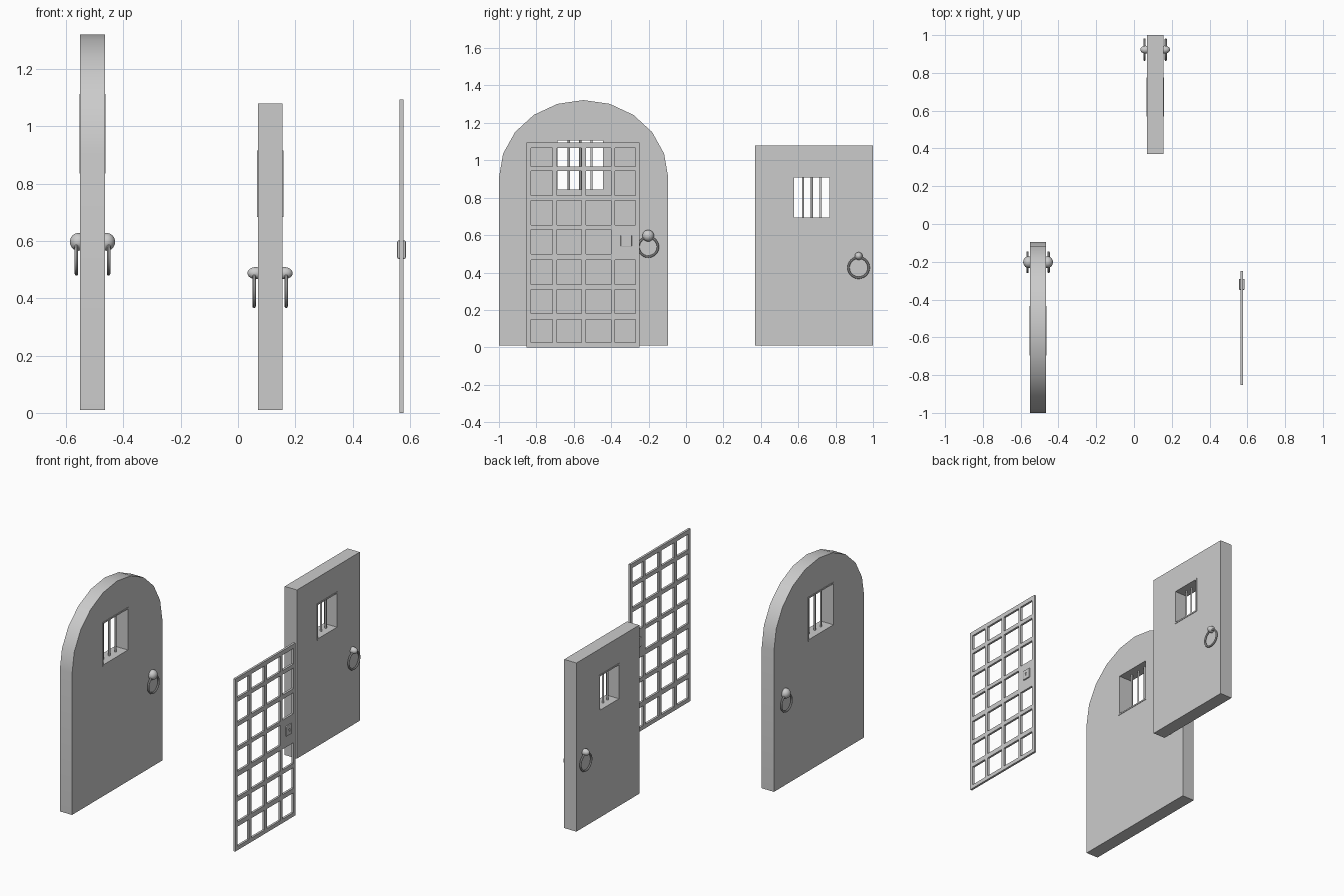
import bpy, bmesh, math

if "Cube" in bpy.data.objects:
    bpy.data.objects.remove(bpy.data.objects["Cube"])

grey = bpy.data.materials.new("plain_grey")
grey.diffuse_color = (0.6, 0.6, 0.6, 1)
grey.use_nodes = True
grey.node_tree.nodes["Principled BSDF"].inputs["Base Color"].default_value = grey.diffuse_color


def finish(ob, name, smooth=False):
    ob.name = name
    ob.data.materials.clear()
    ob.data.materials.append(grey)
    if smooth:
        bpy.ops.object.select_all(action='DESELECT')
        ob.select_set(True)
        bpy.context.view_layer.objects.active = ob
        bpy.ops.object.shade_smooth_by_angle(angle=math.radians(35))
    return ob


def box(name, x, y, z):
    """Box from (min, max) pairs."""
    bpy.ops.mesh.primitive_cube_add(size=1)
    ob = bpy.context.object
    for v in ob.data.vertices:
        v.co = [lo + (c + 0.5) * (hi - lo) for c, (lo, hi) in zip(v.co, (x, y, z))]
    return finish(ob, name)


def cylinder(name, r, depth, loc, rot=(0, 0, 0), sides=12):
    bpy.ops.mesh.primitive_cylinder_add(vertices=sides, radius=r, depth=depth,
                                        location=loc, rotation=rot)
    return finish(bpy.context.object, name, True)


def cut(ob, cutter):
    mod = ob.modifiers.new("cut", 'BOOLEAN')
    mod.operation, mod.object, mod.solver = 'DIFFERENCE', cutter, 'EXACT'
    bpy.context.view_layer.objects.active = ob
    bpy.ops.object.modifier_apply(modifier=mod.name)
    bpy.data.objects.remove(cutter)


def slab(name, profile, x0, x1):
    """Extrude a (y, z) outline along x."""
    bm = bmesh.new()
    face = bm.faces.new([bm.verts.new((x0, y, z)) for y, z in profile])
    ext = bmesh.ops.extrude_face_region(bm, geom=[face])
    bmesh.ops.translate(bm, vec=(x1 - x0, 0, 0),
                        verts=[e for e in ext['geom'] if isinstance(e, bmesh.types.BMVert)])
    bmesh.ops.recalc_face_normals(bm, faces=bm.faces)
    me = bpy.data.meshes.new(name)
    bm.to_mesh(me)
    bm.free()
    ob = bpy.data.objects.new(name, me)
    bpy.context.collection.objects.link(ob)
    return finish(ob, name, True)


def barred_window(door, prefix, x, y, z):
    """Opening with a slightly proud lining and three upright bars."""
    t, p = 0.009, 0.003
    xo = (x[0] - p, x[1] + p)
    yo, zo = (y[0] - t, y[1] + t), (z[0] - t, z[1] + t)
    cut(door, box("window_cutter", (x[0] - 0.1, x[1] + 0.1), yo, zo))
    frame = box(prefix + "_window_frame", xo, yo, zo)
    cut(frame, box("frame_cutter", (x[0] - 0.1, x[1] + 0.1), y, z))
    for i in (1, 2, 3):
        yb = y[0] + (y[1] - y[0]) * i / 4
        cylinder(f"{prefix}_window_bar_{i}", 0.006, z[1] - z[0] + t,
                 ((x[0] + x[1]) / 2, yb, (z[0] + z[1]) / 2))


def ring_handles(prefix, x, y, knob_z, knob_r, ring_z, ring_r):
    """Knob with a hanging ring on both faces of a door."""
    for side, xf, s in (("back", x[0], -1), ("front", x[1], 1)):
        bpy.ops.mesh.primitive_uv_sphere_add(segments=20, ring_count=12, radius=1,
                                             location=(xf + s * 0.007, y, knob_z))
        knob = bpy.context.object
        knob.scale = (0.029, knob_r, knob_r)
        finish(knob, f"{prefix}_{side}_knob", True)
        bpy.ops.mesh.primitive_torus_add(major_segments=32, minor_segments=8,
                                         major_radius=ring_r, minor_radius=0.006,
                                         location=(xf + s * 0.013, y, ring_z),
                                         rotation=(0, math.pi / 2, 0))
        finish(bpy.context.object, f"{prefix}_{side}_ring", True)


# Arched door
ax, ay = (-0.551, -0.465), (-1.0, -0.095)
mid, half = sum(ay) / 2, (ay[1] - ay[0]) / 2
outline = [(ay[0], 0.01), (ay[1], 0.01)]
outline += [(mid + half * math.cos(math.pi * i / 10),
             0.908 + 0.414 * math.sin(math.pi * i / 10)) for i in range(11)]
arched = slab("arched_door", outline, *ax)
barred_window(arched, "arched", ax, (-0.687, -0.444), (0.845, 1.105))
ring_handles("arched", ax, -0.202, 0.597, 0.031, 0.537, 0.052)

# Rectangular door
rx, ry = (0.069, 0.155), (0.37, 1.0)
rect = box("rectangular_door", rx, ry, (0.01, 1.08))
barred_window(rect, "rectangular", rx, (0.578, 0.767), (0.693, 0.907))
ring_handles("rectangular", rx, 0.923, 0.488, 0.021, 0.426, 0.054)

# Barred gate: openings between edge lines, the lock cell stays filled
ys = [-0.853, -0.83, -0.715, -0.69, -0.56, -0.535, -0.4, -0.379, -0.27, -0.249]
zs = [0, 0.025, 0.15, 0.18, 0.31, 0.337, 0.468, 0.50, 0.629,
      0.653, 0.785, 0.812, 0.942, 0.968, 1.066, 1.094]
bm = bmesh.new()
grid = [[bm.verts.new((0.564, y, z)) for z in zs] for y in ys]
for i in range(len(ys) - 1):
    for j in range(len(zs) - 1):
        if i % 2 == 0 or j % 2 == 0 or (i, j) == (7, 7):
            bm.faces.new((grid[i][j], grid[i + 1][j], grid[i + 1][j + 1], grid[i][j + 1]))
ext = bmesh.ops.extrude_face_region(bm, geom=bm.faces[:])
bmesh.ops.translate(bm, vec=(0.014, 0, 0),
                    verts=[e for e in ext['geom'] if isinstance(e, bmesh.types.BMVert)])
bmesh.ops.recalc_face_normals(bm, faces=bm.faces)
mesh = bpy.data.meshes.new("gate")
bm.to_mesh(mesh)
bm.free()
gate = bpy.data.objects.new("gate", mesh)
bpy.context.collection.objects.link(gate)
finish(gate, "gate")

# Lock case with a keyhole through it
lock = box("gate_lock", (0.556, 0.586), (-0.349, -0.29), (0.538, 0.602))
bev = lock.modifiers.new("round", 'BEVEL')
bev.width, bev.segments = 0.005, 2
bpy.context.view_layer.objects.active = lock
bpy.ops.object.modifier_apply(modifier=bev.name)
for x in ((0.581, 0.6), (0.54, 0.561)):
    cut(lock, cylinder("keyhole_cutter", 0.006, x[1] - x[0],
                       (sum(x) / 2, -0.3195, 0.574), (0, math.pi / 2, 0)))
    cut(lock, box("keyhole_slot_cutter", x, (-0.3225, -0.3165), (0.56, 0.574)))
